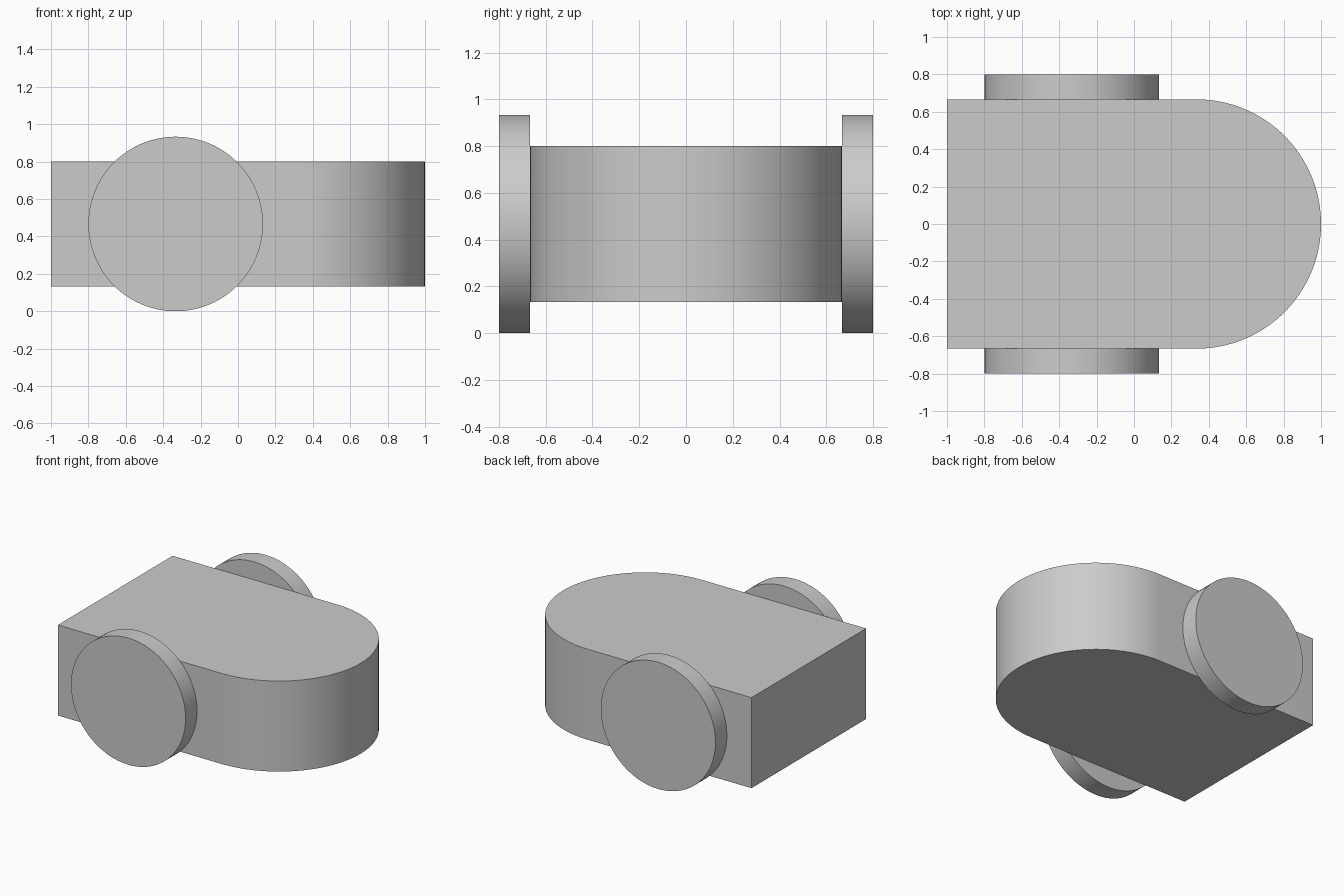
import bpy
import bmesh
import math

cube = bpy.data.objects.get("Cube")
if cube:
    bpy.data.objects.remove(cube, do_unlink=True)

UNIT = 2 / 15  # wheel thickness, the module for every size

# Single plain grey
grey = bpy.data.materials.new("plain_grey")
grey.use_nodes = True
colour = (0.6, 0.6, 0.6, 1)
grey.diffuse_color = colour
grey.node_tree.nodes["Principled BSDF"].inputs["Base Color"].default_value = colour


def finish(obj):
    obj.data.materials.append(grey)
    bpy.ops.object.select_all(action="DESELECT")
    obj.select_set(True)
    bpy.context.view_layer.objects.active = obj
    bpy.ops.object.shade_smooth_by_angle(angle=math.radians(30))


# Body: square at one end, half round at the other, extruded upward
radius = 5 * UNIT
centre = 1 - radius
steps = 64
outline = [(-1, radius), (-1, -radius)]
for i in range(steps + 1):
    a = math.pi * (i / steps - 0.5)
    outline.append((centre + radius * math.cos(a), radius * math.sin(a)))

bm = bmesh.new()
base = bm.faces.new([bm.verts.new((x, y, UNIT)) for x, y in outline])
top = bmesh.ops.extrude_face_region(bm, geom=[base])["geom"]
bmesh.ops.translate(bm, vec=(0, 0, 5 * UNIT),
                    verts=[v for v in top if isinstance(v, bmesh.types.BMVert)])
bmesh.ops.recalc_face_normals(bm, faces=bm.faces)
mesh = bpy.data.meshes.new("body")
bm.to_mesh(mesh)
bm.free()
body = bpy.data.objects.new("body", mesh)
bpy.context.collection.objects.link(body)
finish(body)

# Wheels: one flat disc against each side
for name, side in (("right_wheel", -1), ("left_wheel", 1)):
    bpy.ops.mesh.primitive_cylinder_add(
        vertices=96, radius=3.5 * UNIT, depth=UNIT,
        location=(-2.5 * UNIT, side * 5.5 * UNIT, 3.5 * UNIT),
        rotation=(math.pi / 2, 0, 0))
    wheel = bpy.context.object
    wheel.name = name
    finish(wheel)
